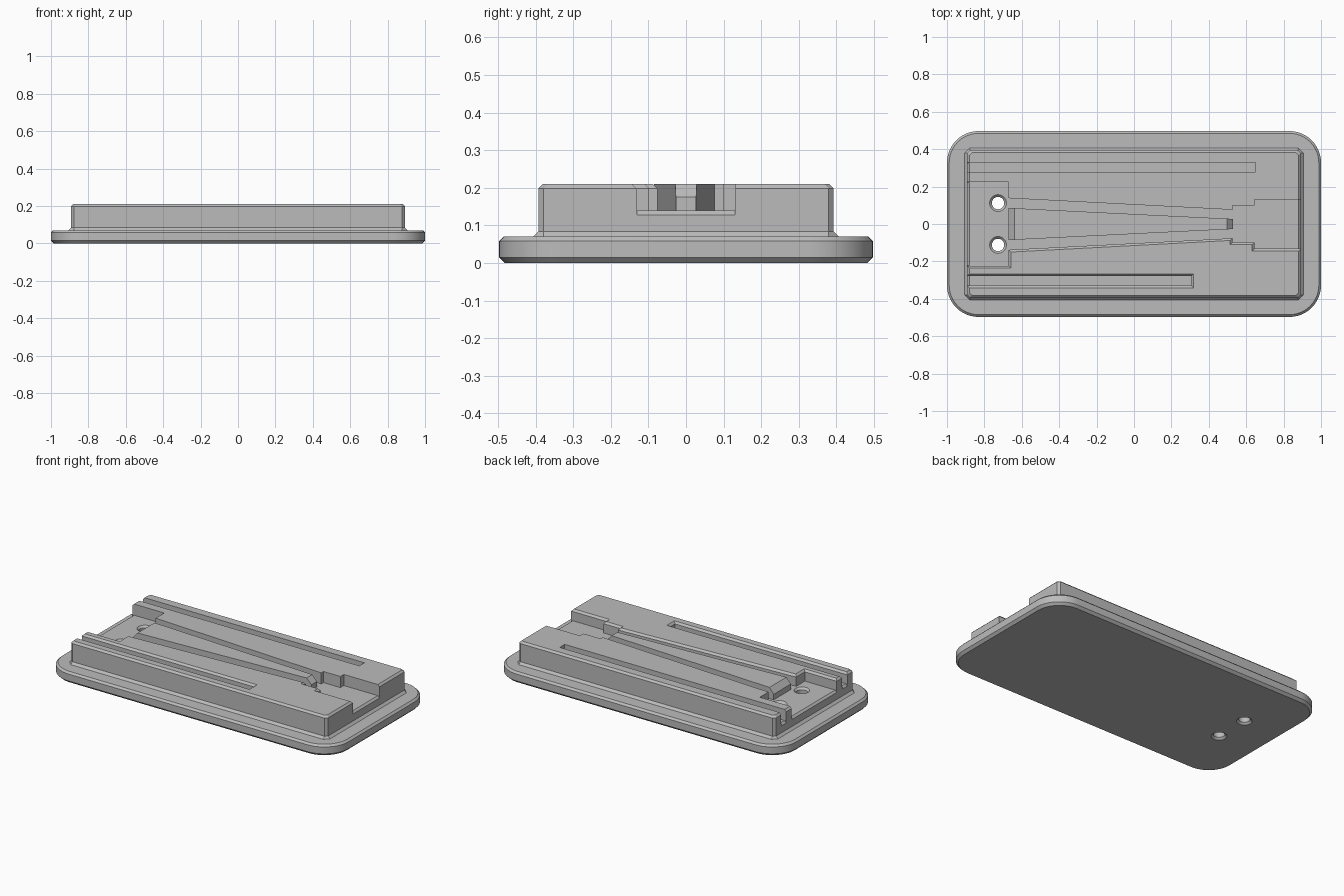
import bpy
import bmesh
from math import cos, sin, pi, radians

cube = bpy.data.objects.get("Cube")
if cube:
    bpy.data.objects.remove(cube, do_unlink=True)

grey = bpy.data.materials.new("plain grey")
grey.use_nodes = True
grey.diffuse_color = (0.5, 0.5, 0.5, 1)
grey.node_tree.nodes["Principled BSDF"].inputs["Base Color"].default_value = (0.5, 0.5, 0.5, 1)

PLATE_TOP, FLOOR, TOP, CH = 0.07, 0.14, 0.21, 0.012


def loft(name, layers):
    """Solid skinned through (z, outline) layers with equal point counts."""
    bm = bmesh.new()
    rings = [[bm.verts.new((x, y, z)) for x, y in pts] for z, pts in layers]
    n = len(rings[0])
    bm.faces.new(rings[0])
    bm.faces.new(rings[-1])
    for a, b in zip(rings, rings[1:]):
        for i in range(n):
            j = (i + 1) % n
            bm.faces.new((a[i], a[j], b[j], b[i]))
    bmesh.ops.recalc_face_normals(bm, faces=bm.faces)
    mesh = bpy.data.meshes.new(name)
    bm.to_mesh(mesh)
    bm.free()
    mesh.materials.append(grey)
    obj = bpy.data.objects.new(name, mesh)
    bpy.context.collection.objects.link(obj)
    return obj


def round_rect(hx, hy, r, steps):
    pts = []
    for k, (sx, sy) in enumerate([(1, 1), (-1, 1), (-1, -1), (1, -1)]):
        for s in range(steps + 1):
            a = (k + s / steps) * pi / 2
            pts.append((sx * (hx - r) + r * cos(a), sy * (hy - r) + r * sin(a)))
    return pts


def circle(x, y, r, n=32):
    return [(x + r * cos(2 * pi * i / n), y + r * sin(2 * pi * i / n)) for i in range(n)]


def rect(x0, x1, y0, y1):
    return [(x0, y0), (x1, y0), (x1, y1), (x0, y1)]


def combine(target, tool, operation):
    tool.hide_render = True
    mod = target.modifiers.new(operation, 'BOOLEAN')
    mod.operation = operation
    mod.solver = 'EXACT'
    mod.object = tool
    bpy.context.view_layer.objects.active = target
    bpy.ops.object.modifier_apply(modifier=mod.name)
    bpy.data.objects.remove(tool, do_unlink=True)


# Rounded base plate with chamfered rims
def plate_ring(inset):
    return round_rect(1 - inset, 0.497 - inset, 0.17 - inset, 12)


body = loft("base_body", [(0, plate_ring(0.015)), (0.015, plate_ring(0)),
                          (PLATE_TOP - CH, plate_ring(0)), (PLATE_TOP, plate_ring(CH))])


# Raised block with a flared foot and chamfered top
def block_ring(grow):
    return round_rect(0.892 + grow, 0.393 + grow, 0.014 + max(grow, 0), 1)


block = loft("raised_block", [(0.06, block_ring(0.014)), (PLATE_TOP, block_ring(0.014)),
                              (PLATE_TOP + 0.014, block_ring(0)), (TOP - CH, block_ring(0)),
                              (TOP, block_ring(-CH))])
combine(body, block, 'UNION')

# Stepped, tapering channel: x, half width, direction the bevelled edge moves along x
half = [(-1.1, 0.224, 0), (-0.67, 0.224, 1), (-0.67, 0.138, 1), (0.526, 0.076, -1),
        (0.526, 0.098, -1), (0.644, 0.098, -1), (0.644, 0.132, -1), (1.1, 0.132, 0)]


def channel_ring(d):
    near = [(x + s * d, -w - d) for x, w, s in half]
    return near + [(x, w) for x, w, s in reversed(half)]


combine(body, loft("channel_cutter", [(FLOOR, channel_ring(0)), (TOP - CH, channel_ring(0)),
                                      (TOP + CH, channel_ring(2 * CH))]), 'DIFFERENCE')

# Two long slots open at the right end, the front one bevelled
for end, y0, y1, d in [(0.649, 0.278, 0.328, 0), (0.307, -0.329, -0.278, 2 * CH)]:
    narrow = rect(-1.1, end, y0, y1)
    wide = rect(-1.1, end + d, y0 - d, y1 + d)
    combine(body, loft("slot_cutter", [(FLOOR, narrow), (TOP - CH, narrow), (TOP + CH, wide)]),
            'DIFFERENCE')

# Bevelled floor edges where the channel and slots leave the block
for side, y0, y1 in [(1, -0.132, 0.132), (-1, -0.224, 0.224),
                     (-1, 0.278, 0.328), (-1, -0.329, -0.278)]:
    layers = [(FLOOR + dz, rect(*sorted((side * (0.892 - CH - dz), side * 1.1)),
                                y0 + 0.001, y1 - 0.001)) for dz in (-CH - 0.005, 0.005)]
    combine(body, loft("floor_edge_cutter", layers), 'DIFFERENCE')


# Tapered tongue with sloping ends inside the channel
def tongue_ring(x0, x1):
    def width(x):
        return 0.086 - (x + 0.67) / 1.2 * 0.059
    return [(x0, -width(x0)), (x1, -width(x1)), (x1, width(x1)), (x0, width(x0))]


tongue = loft("tongue", [(FLOOR - 0.02, tongue_ring(-0.67, 0.53)), (0.175, tongue_ring(-0.67, 0.53)),
                         (TOP, tongue_ring(-0.64, 0.497))])
combine(body, tongue, 'UNION')

# Countersunk through holes
for y in (-0.112, 0.112):
    spec = [(-CH, 0.033 + 2 * CH), (CH, 0.033), (FLOOR - CH, 0.033), (FLOOR + CH, 0.033 + 2 * CH)]
    combine(body, loft("hole_cutter", [(z, circle(-0.727, y, r)) for z, r in spec]), 'DIFFERENCE')

bpy.ops.object.select_all(action='DESELECT')
body.select_set(True)
bpy.context.view_layer.objects.active = body
bpy.ops.object.shade_smooth_by_angle(angle=radians(25))
